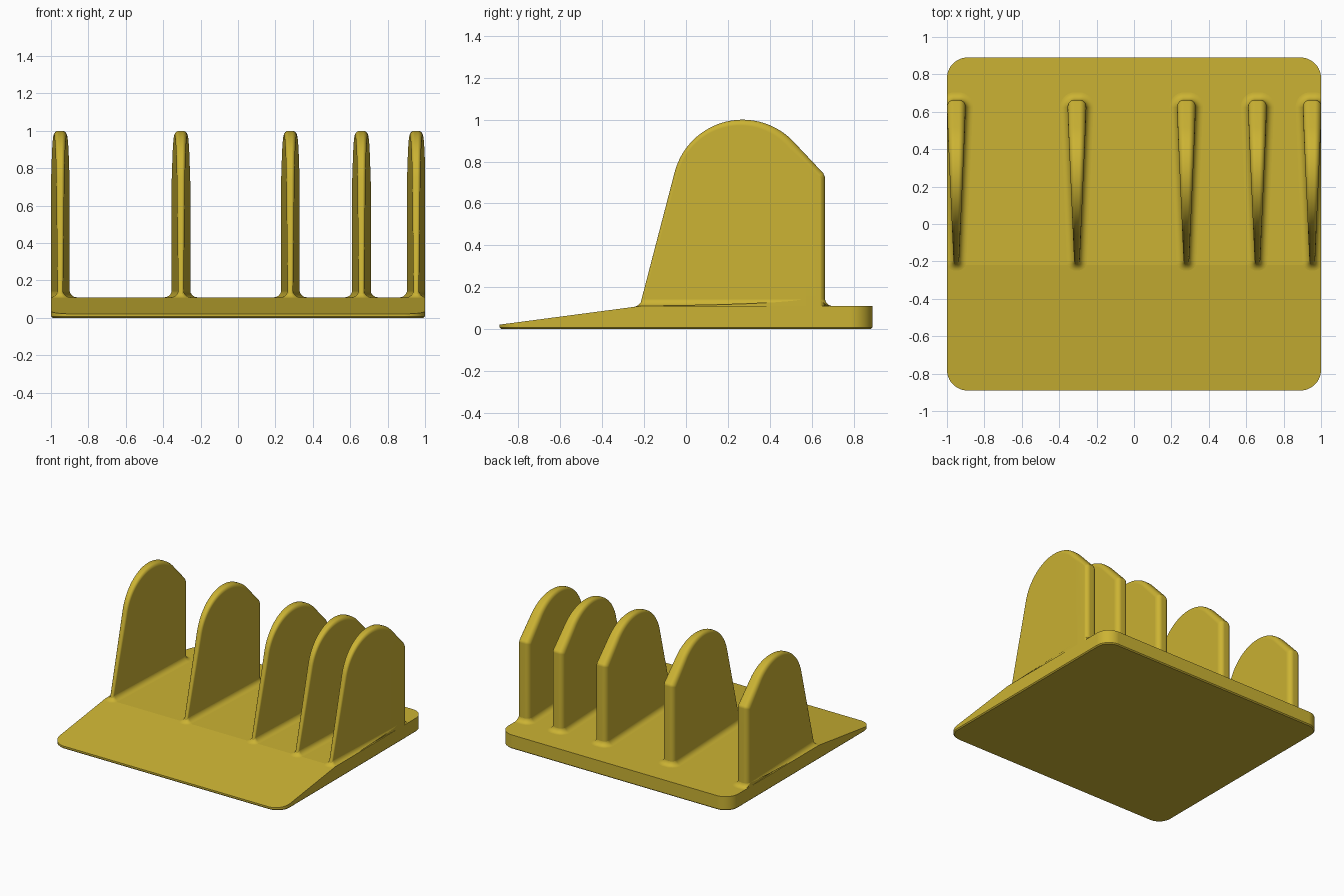
import bpy, bmesh, math
from mathutils import Vector

if "Cube" in bpy.data.objects:
    bpy.data.objects.remove(bpy.data.objects["Cube"])

mustard = bpy.data.materials.new("mustard yellow")
mustard.diffuse_color = (0.60, 0.45, 0.033, 1)
mustard.use_nodes = True
mustard.node_tree.nodes["Principled BSDF"].inputs["Base Color"].default_value = mustard.diffuse_color

TOP = 0.11            # height of the flat part of the base
RAMP_Y = -0.22        # where the front ramp begins
SLOPE = 0.132         # ramp steepness
BACK, FRONT = 0.664, -0.22
STEPS = 8


def base_z(y):
    return min(TOP, TOP + (y - RAMP_Y) * SLOPE)


def half_width(y):
    return min(0.05, 0.014 + max(0, y - FRONT) * 0.044)


def finish(bm, name, angle):
    bmesh.ops.recalc_face_normals(bm, faces=bm.faces[:])
    mesh = bpy.data.meshes.new(name)
    bm.to_mesh(mesh)
    bm.free()
    mesh.materials.append(mustard)
    ob = bpy.data.objects.new(name, mesh)
    bpy.context.collection.objects.link(ob)
    bpy.ops.object.select_all(action='DESELECT')
    ob.select_set(True)
    bpy.context.view_layer.objects.active = ob
    bpy.ops.object.shade_smooth_by_angle(angle=math.radians(angle))
    mod = ob.modifiers.new("even_shading", 'WEIGHTED_NORMAL')
    mod.keep_sharp = True
    return ob


def bridge(bm, a, b):
    n = len(a)
    for i in range(n):
        j = (i + 1) % n
        bm.faces.new((a[i], a[j], b[j], b[i]))


def normals(pts):
    """Outward miter normals of a counter-clockwise closed outline."""
    out = []
    for i, p in enumerate(pts):
        a = (p - pts[i - 1]).normalized()
        b = (pts[(i + 1) % len(pts)] - p).normalized()
        na, nb = Vector((a.y, -a.x)), Vector((b.y, -b.x))
        m = (na + nb).normalized()
        out.append(m / max(0.5, m.dot(nb)))
    return out


# Base plate: rounded slab with the front planed down to a ramp
def rounded_rect(hx, hy, r, segs=24):
    pts = []
    for k, (sx, sy) in enumerate(((1, 1), (-1, 1), (-1, -1), (1, -1))):
        for i in range(segs + 1):
            t = math.pi / 2 * (k + i / segs)
            pts.append((sx * (hx - r) + r * math.cos(t), sy * (hy - r) + r * math.sin(t)))
    return pts


bm = bmesh.new()
rings = []
for inset, z in ((0.008, 0), (0, 0.008), (0, TOP)):
    rings.append([bm.verts.new((x, y, z))
                  for x, y in rounded_rect(1 - inset, 0.89 - inset, 0.11 - inset)])
for a, b in zip(rings, rings[1:]):
    bridge(bm, a, b)
bm.faces.new(rings[0])
bm.faces.new(rings[-1])
cut = bmesh.ops.bisect_plane(bm, geom=bm.verts[:] + bm.edges[:] + bm.faces[:],
                             plane_co=(0, RAMP_Y, TOP), plane_no=(0, -SLOPE, 1),
                             clear_outer=True)
bmesh.ops.holes_fill(bm, edges=[e for e in bm.edges if e.is_boundary], sides=0)
finish(bm, "base_plate", 5)

# Fin side outline in (y, z), counter-clockwise from the bottom back corner
outline = [Vector((BACK, 0.09)), Vector((BACK, 0.725)), Vector((0.655, 0.745))]
for i in range(33):
    t = math.radians(42 + (165.3 - 42) * i / 32)
    outline.append(Vector((0.27 + 0.335 * math.cos(t), 0.665 + 0.335 * math.sin(t))))
outline.append(Vector((-0.226, 0.09)))
out_n = normals(outline)
out_n[0], out_n[-1] = Vector((1, 0)), Vector((-1, 0))


def edge_round(w, i):
    """Inset and half thickness at a step of the rounded rim."""
    t = math.pi / 2 * i / STEPS
    return 0.8 * w * (1 - math.cos(t)), 0.3 + 0.7 * math.sin(t)


# Fin footprint in (x, y), used for the fillet against the base
foot = []
for side, end, d in ((1, BACK, -1), (1, FRONT + 0.01, 1),
                     (-1, FRONT + 0.01, 1), (-1, BACK, -1)):
    w = half_width(end)
    corner = []
    for i in range(STEPS + 1):
        inset, f = edge_round(w, i)
        y = end + d * inset
        corner.append(Vector((side * f * half_width(y), y)))
    # the order runs clockwise; it is reversed below
    foot += corner if (side > 0) == (d < 0) else corner[::-1]
foot.reverse()
foot_n = normals(foot)


def fin(name, cx):
    bm = bmesh.new()
    # tapered blade with a rounded rim
    rings = []
    for side in (-1, 1):
        order = range(STEPS, -1, -1) if side < 0 else range(STEPS + 1)
        for i in order:
            ring = []
            for p, n in zip(outline, out_n):
                inset, f = edge_round(half_width(p.x), i)
                q = p - n * inset
                ring.append(bm.verts.new((cx + side * f * half_width(q.x), q.x, q.y)))
            rings.append(ring)
    for a, b in zip(rings, rings[1:]):
        bridge(bm, a, b)
    bm.faces.new(rings[0])
    bm.faces.new(rings[-1])
    # concave fillet flaring onto the base
    r, prev = 0.04, None
    for i in range(STEPS + 1):
        t = math.pi / 2 * i / STEPS
        off = r * (1 - math.cos(t)) - 0.001
        ring = []
        for p, n in zip(foot, foot_n):
            q = p + n * off
            ring.append(bm.verts.new((cx + q.x, q.y, base_z(q.y) + r * (1 - math.sin(t)))))
        if prev:
            bridge(bm, prev, ring)
        prev = ring
    # trim flush with the sides of the base
    for s in (-1, 1):
        bmesh.ops.bisect_plane(bm, geom=bm.verts[:] + bm.edges[:] + bm.faces[:],
                               plane_co=(s, 0, 0), plane_no=(s, 0, 0), clear_outer=True)
    bmesh.ops.holes_fill(bm, edges=[e for e in bm.edges if e.is_boundary and
                                    all(abs(abs(v.co.x) - 1) < 1e-4 for v in e.verts)], sides=0)
    finish(bm, name, 35)


for k, cx in enumerate((-0.95, -0.305, 0.28, 0.66, 0.953)):
    fin(f"divider_fin_{k + 1}", cx)
